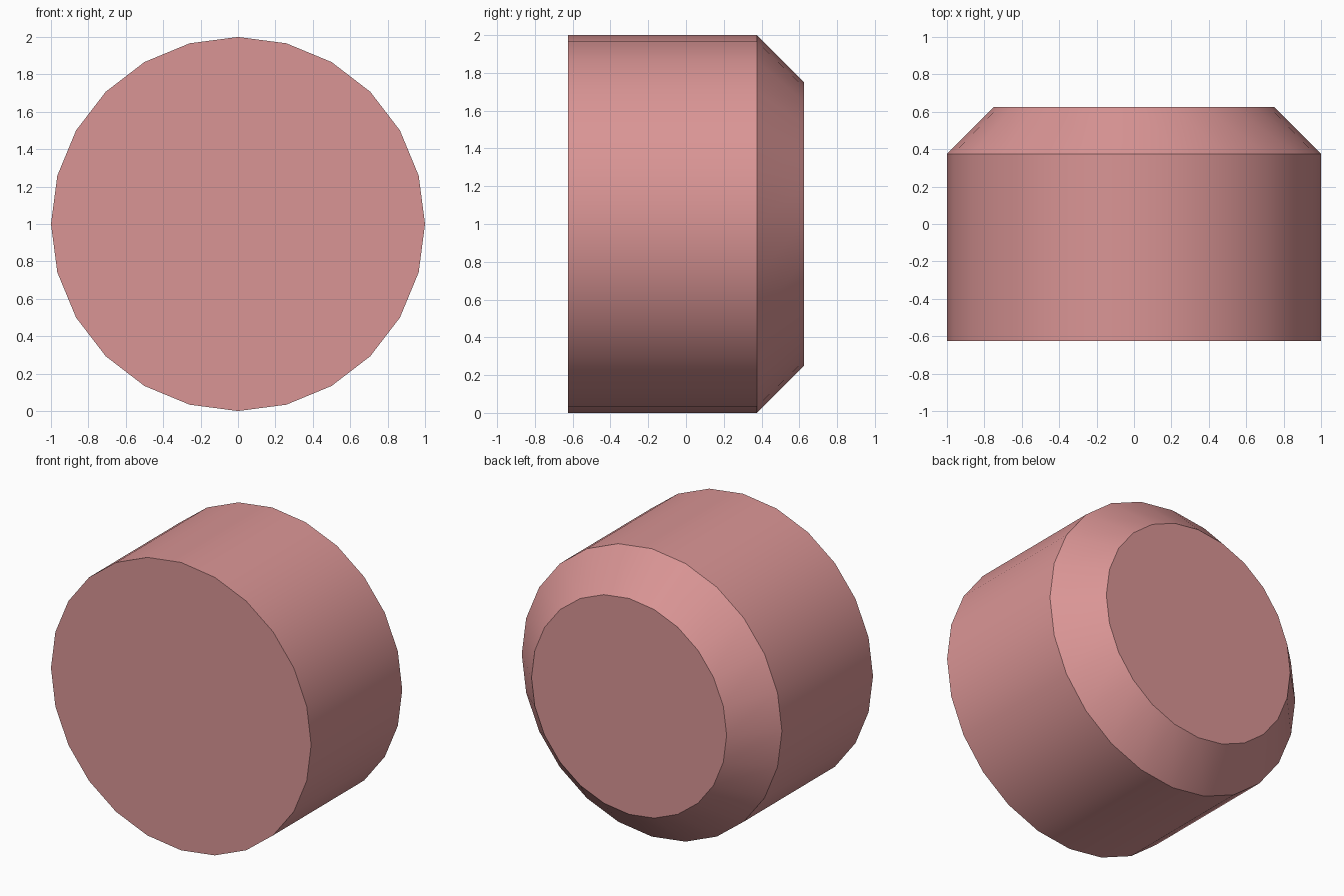
import bpy, bmesh, math

if "Cube" in bpy.data.objects:
    bpy.data.objects.remove(bpy.data.objects["Cube"])

SIDES = 24
# (radius, y) rings from front to back
PROFILE = [(1.0, -0.625), (1.0, 0.375), (0.75, 0.625)]

# Lathed body around the y axis
bm = bmesh.new()
rings = []
for r, y in PROFILE:
    rings.append([bm.verts.new((r * math.cos(2 * math.pi * i / SIDES), y,
                                1 + r * math.sin(2 * math.pi * i / SIDES)))
                  for i in range(SIDES)])
for a, b in zip(rings, rings[1:]):
    for i in range(SIDES):
        j = (i + 1) % SIDES
        bm.faces.new((a[i], a[j], b[j], b[i]))

# Flat end caps
bm.faces.new(rings[0])
bm.faces.new(rings[-1])
bmesh.ops.recalc_face_normals(bm, faces=bm.faces[:])

mesh = bpy.data.meshes.new("chamfered_cylinder")
bm.to_mesh(mesh)
bm.free()
body = bpy.data.objects.new("chamfered_cylinder", mesh)
bpy.context.collection.objects.link(body)

# Dusty pink colour
pink = bpy.data.materials.new("dusty_pink")
pink.diffuse_color = (0.7, 0.3, 0.3, 1)
pink.use_nodes = True
pink.node_tree.nodes["Principled BSDF"].inputs["Base Color"].default_value = pink.diffuse_color
mesh.materials.append(pink)

# Smooth walls, sharp rims
bpy.context.view_layer.objects.active = body
body.select_set(True)
bpy.ops.object.shade_smooth_by_angle(angle=math.radians(30))
